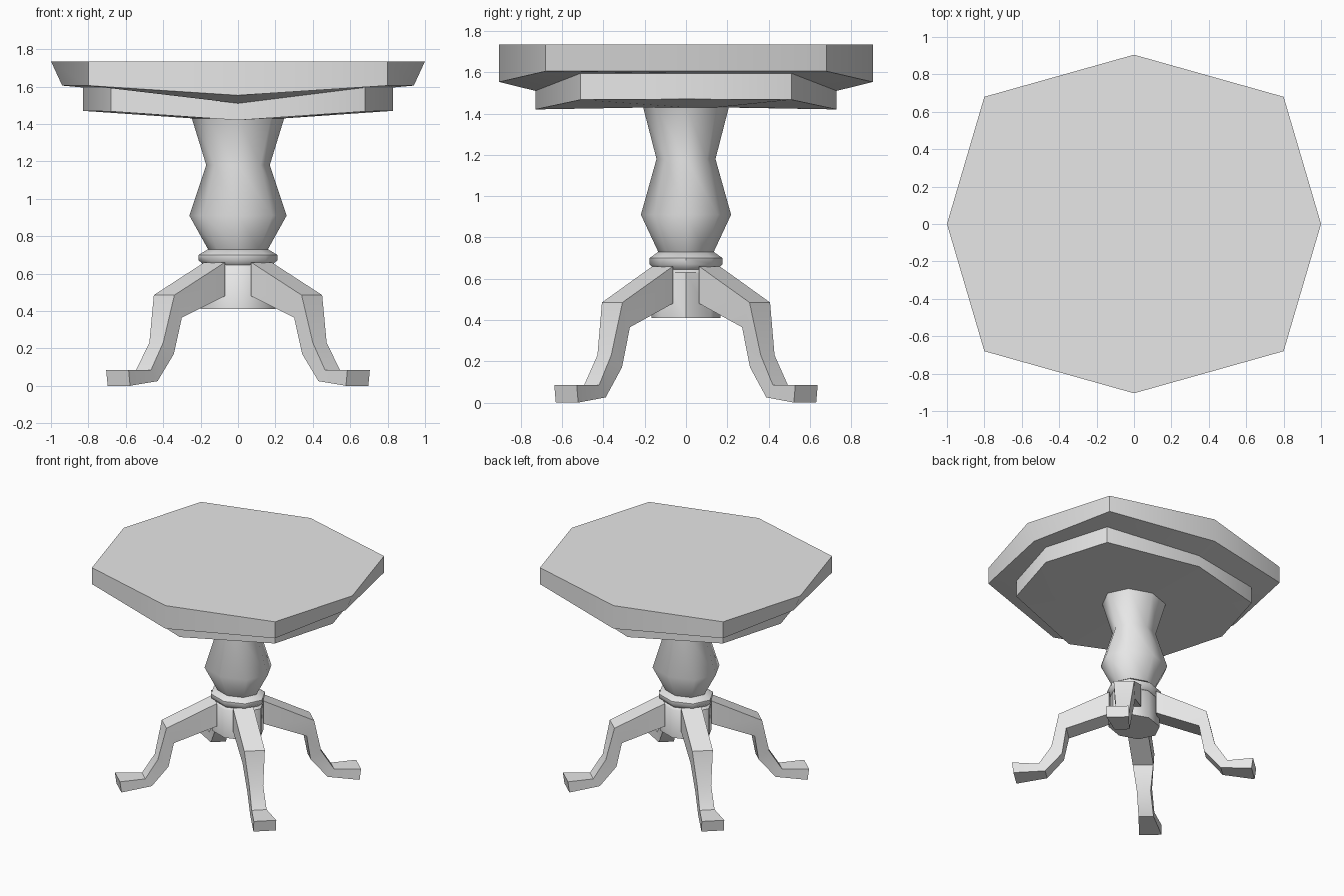
import bpy, math

old = bpy.data.objects.get("Cube")
if old:
    bpy.data.objects.remove(old, do_unlink=True)

mat = bpy.data.materials.new("plain_grey")
mat.use_nodes = True
GREY = (0.8, 0.8, 0.8, 1)
mat.diffuse_color = GREY
mat.node_tree.nodes["Principled BSDF"].inputs["Base Color"].default_value = GREY


def make(name, rings, smooth=55, cap_start=True, cap_end=True):
    """Skin a list of equal-length vertex rings, ordered from top to bottom."""
    n = len(rings[0])
    verts = [v for r in rings for v in r]
    faces = []
    for k in range(len(rings) - 1):
        a, b = k * n, (k + 1) * n
        faces += [(a + i, b + i, b + (i + 1) % n, a + (i + 1) % n) for i in range(n)]
    if cap_start:
        faces.append(tuple(range(n)))
    if cap_end:
        faces.append(tuple(reversed(range(len(verts) - n, len(verts)))))
    me = bpy.data.meshes.new(name)
    me.from_pydata(verts, [], faces)
    me.materials.append(mat)
    ob = bpy.data.objects.new(name, me)
    bpy.context.collection.objects.link(ob)
    bpy.ops.object.select_all(action='DESELECT')
    ob.select_set(True)
    bpy.context.view_layer.objects.active = ob
    bpy.ops.object.shade_smooth_by_angle(angle=math.radians(smooth))
    return ob


def octagon(side, corner, front):
    """Symmetric octagon; side=(x, z), corner=(x, y, z), front=(y, z)."""
    (sx, sz), (cx, cy, cz), (fy, fz) = side, corner, front
    return [(sx, 0, sz), (cx, cy, cz), (0, fy, fz), (-cx, cy, cz),
            (-sx, 0, sz), (-cx, -cy, cz), (0, -fy, fz), (cx, -cy, cz)]


def round_ring(r, z):
    c = r * math.sqrt(0.5)
    squash = 0.84
    return octagon((r, z), (c, c * squash, z), (r * squash, z))


# Table top with its dipped rim and the stepped tier beneath
make("table_top", [
    octagon((1, 1.735), (0.8, 0.68, 1.735), (0.905, 1.735)),
    octagon((0.94, 1.605), (0.8, 0.68, 1.605), (0.905, 1.553)),
    octagon((0.83, 1.595), (0.68, 0.51, 1.595), (0.73, 1.51)),
    octagon((0.83, 1.47), (0.68, 0.51, 1.467), (0.73, 1.42)),
    round_ring(0.25, 1.43),
])

# Turned column
column = [(0.25, 1.44), (0.17, 1.18), (0.26, 0.91), (0.16, 0.73)]
make("column", [round_ring(*p) for p in column])

# Collar and leg hub
hub = [(0.16, 0.73), (0.21, 0.70), (0.21, 0.67), (0.18, 0.645), (0.2, 0.63), (0.2, 0.41)]
make("collar_and_hub", [round_ring(*p) for p in hub], smooth=50)

# Curved legs: (top centre, top z, bottom centre, bottom z, half width)
stations = [(0.125, 0.665, 0.125, 0.485, 0.055),
            (0.395, 0.49, 0.355, 0.37, 0.055),
            (0.437, 0.235, 0.38, 0.175, 0.037),
            (0.505, 0.09, 0.47, 0.03, 0.04),
            (0.645, 0.09, 0.637, 0.005, 0.06)]
DEPTH = 0.905
for sx, side in ((1, "left"), (-1, "right")):
    for sy, end in ((-1, "front"), (1, "back")):
        rings = []
        for tc, tz, bc, bz, w in stations:
            ring = [(tc + w, tc - w, tz), (tc - w, tc + w, tz),
                    (bc - w, bc + w, bz), (bc + w, bc - w, bz)]
            ring = [(x * sx, y * sy * DEPTH, max(z - 0.005, 0)) for x, y, z in ring]
            rings.append(ring if sx * sy > 0 else ring[::-1])
        make(f"{end}_{side}_leg", rings, smooth=40)

# Make every surface face outwards
for ob in [o for o in bpy.context.scene.objects if o.type == 'MESH' and mat.name in o.data.materials]:
    bpy.ops.object.select_all(action='DESELECT')
    ob.select_set(True)
    bpy.context.view_layer.objects.active = ob
    bpy.ops.object.mode_set(mode='EDIT')
    bpy.ops.mesh.select_all(action='SELECT')
    bpy.ops.mesh.normals_make_consistent(inside=False)
    bpy.ops.object.mode_set(mode='OBJECT')
